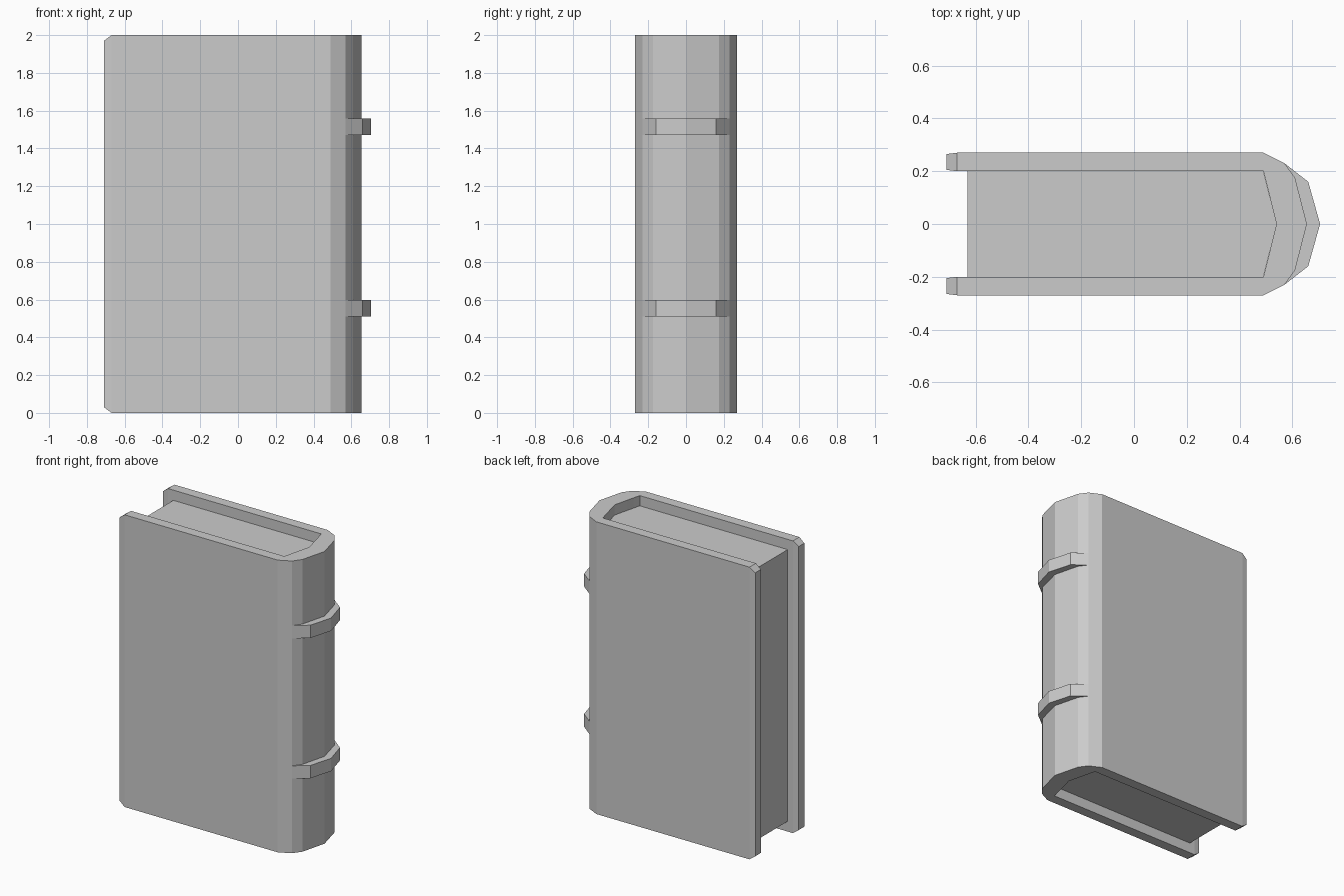
import bpy, bmesh

if "Cube" in bpy.data.objects:
    bpy.data.objects.remove(bpy.data.objects["Cube"])


def make_object(name, bm):
    bmesh.ops.recalc_face_normals(bm, faces=bm.faces)
    mesh = bpy.data.meshes.new(name)
    bm.to_mesh(mesh)
    bm.free()
    obj = bpy.data.objects.new(name, mesh)
    bpy.context.collection.objects.link(obj)
    return obj


def mirrored(half):
    """Complete a half profile (y < 0, ending on y = 0) across the y axis."""
    return half + [(x, -y) for x, y in reversed(half) if y != 0]


def prism(name, profile, z0, z1):
    bm = bmesh.new()
    low = [bm.verts.new((x, y, z0)) for x, y in profile]
    high = [bm.verts.new((x, y, z1)) for x, y in profile]
    bm.faces.new(low)
    bm.faces.new(high)
    n = len(profile)
    for i in range(n):
        j = (i + 1) % n
        bm.faces.new((low[i], low[j], high[j], high[i]))
    return make_object(name, bm)


# Cover: U-shaped wall swept front board -> spine -> back board
outer = mirrored([(-0.71, -0.265), (-0.67, -0.27), (0.49, -0.27),
                  (0.57, -0.23), (0.61, -0.175), (0.655, 0)])
inner = mirrored([(-0.71, -0.205), (-0.67, -0.2), (0.49, -0.2),
                  (0.503, -0.15), (0.515, -0.1), (0.54, 0)])
bm = bmesh.new()
rings = []
for i, (o, n) in enumerate(zip(outer, inner)):
    inset = 0.03 if i in (0, len(outer) - 1) else 0  # clipped board corners
    rings.append([bm.verts.new((*p, z)) for p, z in
                  ((o, inset), (o, 2 - inset), (n, 2 - inset), (n, inset))])
for a, b in zip(rings, rings[1:]):
    for k in range(4):
        m = (k + 1) % 4
        bm.faces.new((a[k], a[m], b[m], b[k]))
bm.faces.new(rings[0])
bm.faces.new(rings[-1])
make_object("cover", bm)

# Page block, recessed from the cover edges
prism("pages", mirrored([(-0.63, -0.2), (0.49, -0.2), (0.54, 0)]), 0.07, 1.93)

# Raised bands around the spine, rooted slightly inside the cover
band = mirrored([(0.57, -0.23), (0.66, -0.16), (0.705, 0)])
root = [(0.605, 0.17), (0.65, 0), (0.605, -0.17)]
for name, z in (("lower_spine_band", 0.51), ("upper_spine_band", 1.47)):
    prism(name, band + root, z, z + 0.088)
